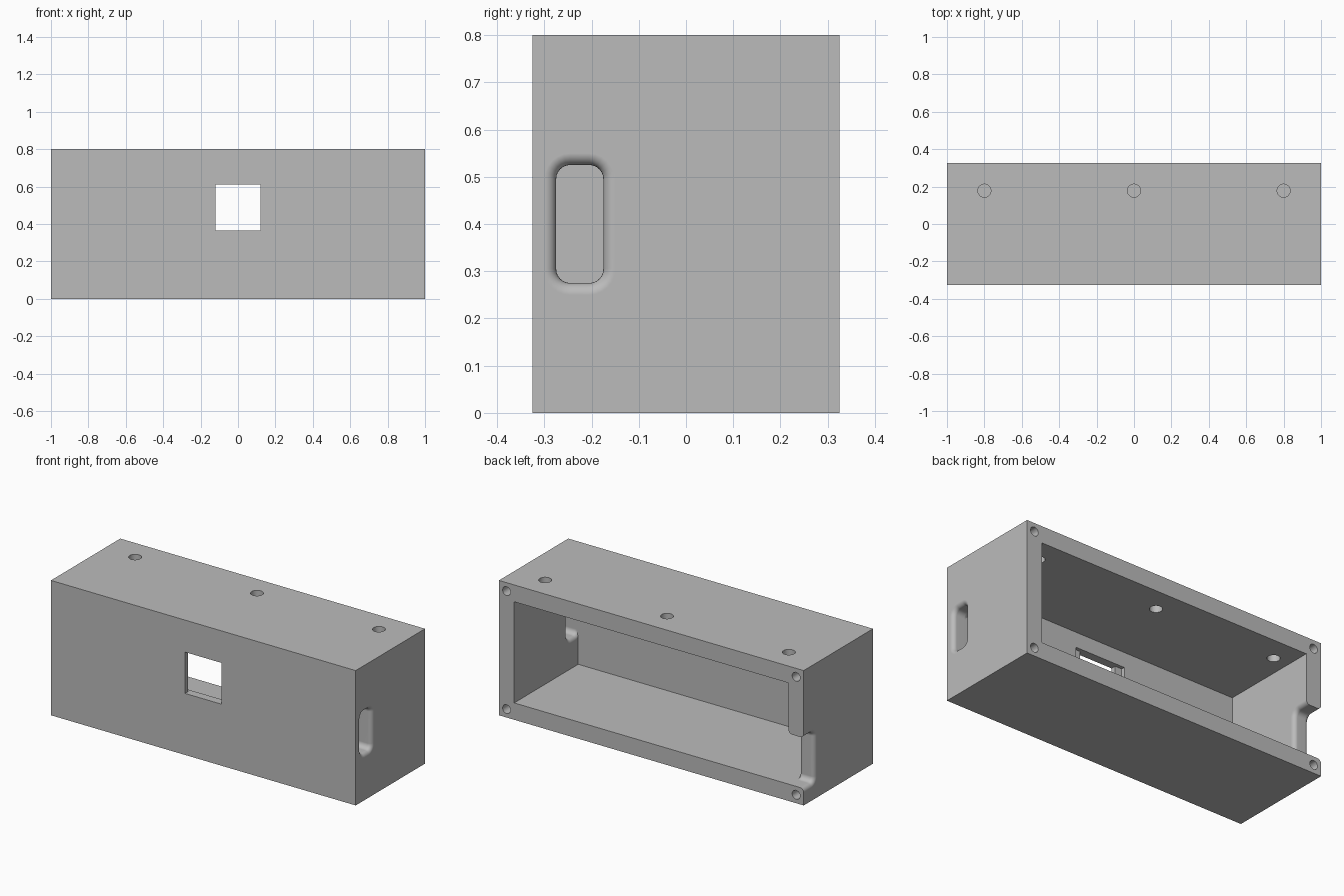
import bpy, bmesh, math
from mathutils import Matrix, Vector

if "Cube" in bpy.data.objects:
    bpy.data.objects.remove(bpy.data.objects["Cube"], do_unlink=True)

HALF_DEPTH = 0.325
WALL = 0.1
INNER_FRONT = -0.275
FILLET = 0.025


def add_object(name, bm):
    bmesh.ops.recalc_face_normals(bm, faces=bm.faces)
    mesh = bpy.data.meshes.new(name)
    bm.to_mesh(mesh)
    bm.free()
    obj = bpy.data.objects.new(name, mesh)
    bpy.context.collection.objects.link(obj)
    return obj


def box(name, low, high):
    low, high = Vector(low), Vector(high)
    bm = bmesh.new()
    bmesh.ops.create_cube(bm, size=1, matrix=Matrix.Translation((low + high) / 2)
                          @ Matrix.Diagonal((*(high - low), 1)))
    return add_object(name, bm)


def cylinder(name, center, radius, length, rotation=Matrix()):
    bm = bmesh.new()
    bmesh.ops.create_cone(bm, cap_ends=True, segments=32, radius1=radius, radius2=radius,
                          depth=length, matrix=Matrix.Translation(center) @ rotation)
    return add_object(name, bm)


def rounded_rect(y0, y1, z0, z1, radius, grow):
    """Outline of a rounded rectangle, offset outward by grow."""
    points = []
    corners = [(y1 - radius, z1 - radius), (y0 + radius, z1 - radius),
               (y0 + radius, z0 + radius), (y1 - radius, z0 + radius)]
    for i, (cy, cz) in enumerate(corners):
        for k in range(7):
            a = math.pi / 2 * (i + k / 6)
            points.append((cy + (radius + grow) * math.cos(a),
                           cz + (radius + grow) * math.sin(a)))
    return points


def flared_slot(name, side, y0, y1, z0, z1):
    """Cutter through an end wall, its rims rounded outside and inside."""
    arc = [(0.025 + FILLET * math.sin(t), FILLET * (1 - math.cos(t)))
           for t in (math.pi / 2 * k / 6 for k in range(7))]
    arc.append((0.09, FILLET))
    profile = [(-s, g) for s, g in reversed(arc)] + arc
    bm = bmesh.new()
    rings = []
    for s, grow in profile:
        ring = []
        for y, z in rounded_rect(y0, y1, z0, z1, 0.03, grow):
            if s < 0:  # the inner rim stops at the front wall and floor
                y, z = max(y, INNER_FRONT), max(z, WALL)
            ring.append(bm.verts.new((side * (1 - WALL / 2 + s), y, z)))
        rings.append(ring)
    for a, b in zip(rings, rings[1:]):
        for i in range(len(a)):
            j = (i + 1) % len(a)
            bm.faces.new((a[i], a[j], b[j], b[i]))
    bm.faces.new(rings[0])
    bm.faces.new(rings[-1])
    return add_object(name, bm)


# Housing block
housing = box("housing", (-1, -HALF_DEPTH, 0), (1, HALF_DEPTH, 0.8))

# Cavity open at the back, front window and the wider recess behind it
cutters = [
    box("cavity_cutter", (-0.9, INNER_FRONT, WALL), (0.9, 0.5, 0.7)),
    box("window_cutter", (-0.12, -0.5, 0.365), (0.12, -0.2, 0.61)),
    box("recess_cutter", (-0.165, -0.296, 0.365), (0.165, -0.2, 0.61)),
]

# Cable slot in one end, notch open to the back in the other
cutters.append(flared_slot("slot_cutter", 1, -0.275, -0.175, 0.275, 0.525))
cutters.append(flared_slot("notch_cutter", -1, 0.225, 0.5, WALL, 0.4))

# Mounting holes through the top
for x in (-0.8, 0, 0.8):
    cutters.append(cylinder("top_hole_cutter", (x, 0.178, 0.78), 0.035, 0.3))

# Blind screw holes in the back corners
along_y = Matrix.Rotation(math.pi / 2, 4, "X")
for x in (-0.95, 0.95):
    for z in (0.05, 0.75):
        cutters.append(cylinder("screw_hole_cutter", (x, HALF_DEPTH, z), 0.026, 0.3, along_y))

bpy.ops.object.select_all(action="DESELECT")
bpy.context.view_layer.objects.active = housing
housing.select_set(True)
for cutter in cutters:
    cutter.hide_render = True
    mod = housing.modifiers.new("cut", "BOOLEAN")
    mod.operation = "DIFFERENCE"
    mod.solver = "EXACT"
    mod.object = cutter
    bpy.ops.object.modifier_apply(modifier=mod.name)
    bpy.data.objects.remove(cutter, do_unlink=True)

# Plain grey material
grey = bpy.data.materials.new("plain_grey")
grey.use_nodes = True
color = (0.5, 0.5, 0.5, 1)
grey.diffuse_color = color
grey.node_tree.nodes["Principled BSDF"].inputs["Base Color"].default_value = color
housing.data.materials.clear()
housing.data.materials.append(grey)

# Smooth rims, flat walls
bpy.ops.object.shade_smooth_by_angle(angle=math.radians(30))
weighted = housing.modifiers.new("flat_walls", "WEIGHTED_NORMAL")
weighted.keep_sharp = True
